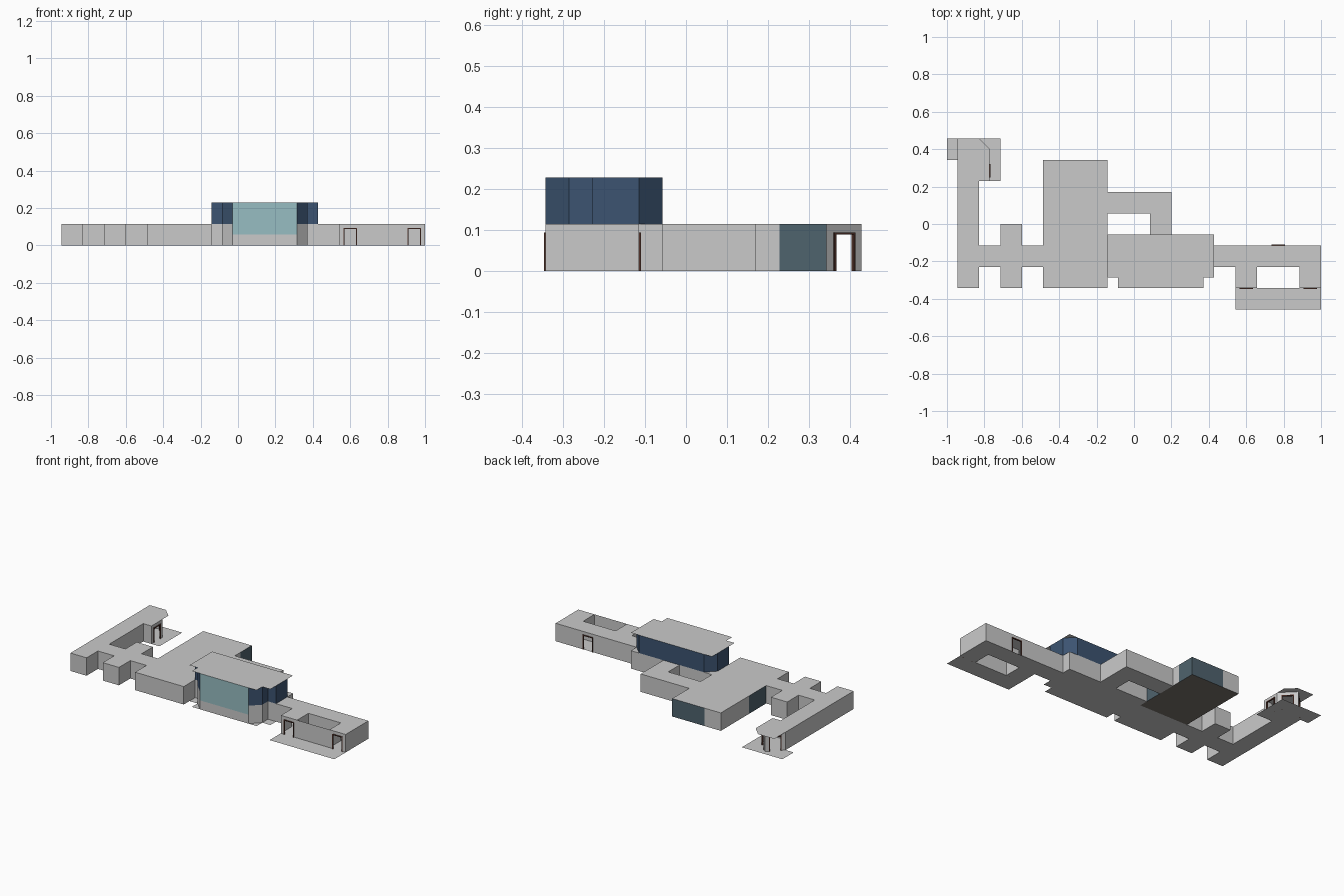
import bpy, bmesh, math
from mathutils import Vector

if "Cube" in bpy.data.objects:
    bpy.data.objects.remove(bpy.data.objects["Cube"])

U = 2 / 17.5            # plan module; every coordinate below is in modules
DOOR_W, DOOR_H = 0.58, 0.8


def material(name, rgb):
    m = bpy.data.materials.new(name)
    m.diffuse_color = (*rgb, 1)
    m.use_nodes = True
    m.node_tree.nodes["Principled BSDF"].inputs["Base Color"].default_value = m.diffuse_color
    return m


GREY = material("pale grey", (0.59, 0.59, 0.59))
BLUE = material("dark blue glazing", (0.045, 0.088, 0.165))
TEAL = material("light teal glazing", (0.31, 0.51, 0.54))
SLATE = material("slate glazing", (0.078, 0.125, 0.155))
BROWN = material("dark brown frame", (0.09, 0.035, 0.025))
CARPET = material("warm grey floor", (0.19, 0.17, 0.15))


def finish(bm, name, mat):
    bmesh.ops.scale(bm, vec=(U, U, U), verts=bm.verts)
    me = bpy.data.meshes.new(name)
    bm.to_mesh(me)
    bm.free()
    me.materials.append(mat)
    ob = bpy.data.objects.new(name, me)
    bpy.context.collection.objects.link(ob)
    return ob


def plates(name, polys, z, mat, up=True):
    """Flat polygons at one level; four numbers mean a rectangle x0,y0,x1,y1."""
    bm = bmesh.new()
    for p in polys:
        if len(p) == 4 and not isinstance(p[0], tuple):
            x0, y0, x1, y1 = p
            p = [(x0, y0), (x1, y0), (x1, y1), (x0, y1)]
        vs = [bm.verts.new((x, y, z)) for x, y in p]
        bm.faces.new(vs if up else vs[::-1])
    finish(bm, name, mat)


def door_frame(a, d, centre):
    """Two posts and a lintel around an opening."""
    bm = bmesh.new()
    ang = math.atan2(d.y, d.x)
    t = 0.05
    bars = [(centre - DOOR_W / 2, DOOR_H / 2, t, DOOR_H),
            (centre + DOOR_W / 2, DOOR_H / 2, t, DOOR_H),
            (centre, DOOR_H, DOOR_W + t, t)]
    for s, z, w, h in bars:
        new = bmesh.ops.create_cube(bm, size=1)["verts"]
        for v in new:
            v.co = Vector((v.co.x * w + s, v.co.y * 0.07, v.co.z * h + z))
    for v in bm.verts:
        x, y = v.co.x, v.co.y
        v.co.x = a.x + x * math.cos(ang) - y * math.sin(ang)
        v.co.y = a.y + x * math.sin(ang) + y * math.cos(ang)
    finish(bm, "door_frame", BROWN)


def walls(name, pts, mat=GREY, z0=0, z1=1, doors=None):
    """Wall sheet along a path; doors maps segment index to centre distances."""
    bm = bmesh.new()
    for i in range(len(pts) - 1):
        a, b = Vector(pts[i]), Vector(pts[i + 1])
        d = (b - a).normalized()

        def panel(s, e, lo, hi):
            p, q = a + d * s, a + d * e
            bm.faces.new([bm.verts.new((v.x, v.y, z))
                          for v, z in ((p, lo), (q, lo), (q, hi), (p, hi))])

        start = 0
        for c in (doors or {}).get(i, []):
            panel(start, c - DOOR_W / 2, z0, z1)
            panel(c - DOOR_W / 2, c + DOOR_W / 2, DOOR_H, z1)
            door_frame(a, d, c)
            start = c + DOOR_W / 2
        panel(start, (b - a).length, z0, z1)
    finish(bm, name, mat)


# Ground-floor walls, anticlockwise from the front of the left wing
walls("front_walls_left", [(-8.25, -3), (-7.25, -3), (-7.25, -2), (-6.25, -2), (-6.25, -3),
                           (-5.25, -3), (-5.25, -2), (-4.25, -2), (-4.25, -3), (-1.25, -3),
                           (-1.25, -2), (-0.75, -2), (-0.75, -2.5), (-0.25, -3)])
walls("window_sill_wall", [(-0.25, -3), (2.75, -3)], z1=0.5)
walls("right_wing_walls", [(2.75, -3), (3.25, -2.5), (3.25, -2), (4.75, -2), (4.75, -3),
                           (8.75, -3), (8.75, -1), (3.75, -1), (3.75, -0.5), (1.75, -0.5),
                           (1.75, 1.5), (-1.25, 1.5), (-1.25, 2)],
      doors={4: [0.5, 3.5], 6: [2.0]})
walls("hall_corner_window", [(-1.25, 2), (-1.25, 3), (-3.25, 3)], SLATE)
walls("hall_rear_wall", [(-3.25, 3), (-4.25, 3), (-4.25, 0.5)])
walls("hall_side_window", [(-4.25, 0.5), (-4.25, -1)], SLATE)
c = 0.75 * math.sqrt(2) / 2
walls("left_wing_walls", [(-4.25, -1), (-5.25, -1), (-5.25, 0), (-6.25, 0), (-6.25, -1),
                          (-7.25, -1), (-7.25, 2), (-6.75, 2), (-6.75, 3), (-7.5, 3.75),
                          (-8.25, 3), (-8.25, -3)],
      doors={7: [0.5], 8: [c], 9: [c]})

# Courtyard walls
walls("right_courtyard_walls", [(5.75, -3), (5.75, -2), (7.75, -2), (7.75, -3)])
walls("centre_courtyard_walls", [(-1.25, 0.5), (0.75, 0.5), (0.75, -0.5), (-1.25, -0.5)])
walls("centre_courtyard_window", [(-1.25, -0.5), (-1.25, 0.5)], SLATE)

# Raised central block
walls("upper_glazing", [(2.75, -3), (3.25, -2.5), (3.25, -2), (3.75, -2), (3.75, -1),
                        (3.25, -0.5), (-0.75, -0.5), (-1.25, -1), (-1.25, -2),
                        (-0.75, -2), (-0.75, -2.5), (-0.25, -3)], BLUE, 1, 2)
walls("front_window", [(-0.25, -3), (2.75, -3)], TEAL, 0.5, 2)

# Roof and floor plates
tall = [(-1.25, -2.5, 3.75, -0.5), (-0.75, -3, 3.25, -2.5)]
shared = [(-7.25, -2, -4.25, -1),                                # left corridor
          (-6.25, -3, -5.25, -2), (-6.25, -1, -5.25, 0),         # side rooms
          (-1.25, 0.5, 1.75, 1.5), (0.75, -0.5, 1.75, 0.5),      # rear link
          (3.75, -2, 8.75, -1), (4.75, -3, 5.75, -2), (7.75, -3, 8.75, -2)]
plates("low_roof", shared + [(-4.25, -3, -1.25, 3), (-1.25, -2, 3.75, -0.5),
                             [(-8.25, -3), (-7.25, -3), (-7.25, 2), (-6.75, 2),
                              (-6.75, 3.5), (-7.25, 4), (-8.25, 4)]], 1, GREY)
plates("high_roof", tall, 2, GREY)
plates("floor", shared + tall + [(-8.25, -3, -7.25, 4), (-4.25, -3, -1.25, -1)], 0, GREY, False)
plates("hall_floor", [(-4.25, -1, -1.25, 3)], 0, CARPET, False)
plates("terraces", [(-8.75, 3, -8.25, 4), (-7.25, 2, -6.25, 4), (4.75, -4, 8.75, -3)], 0, GREY)
